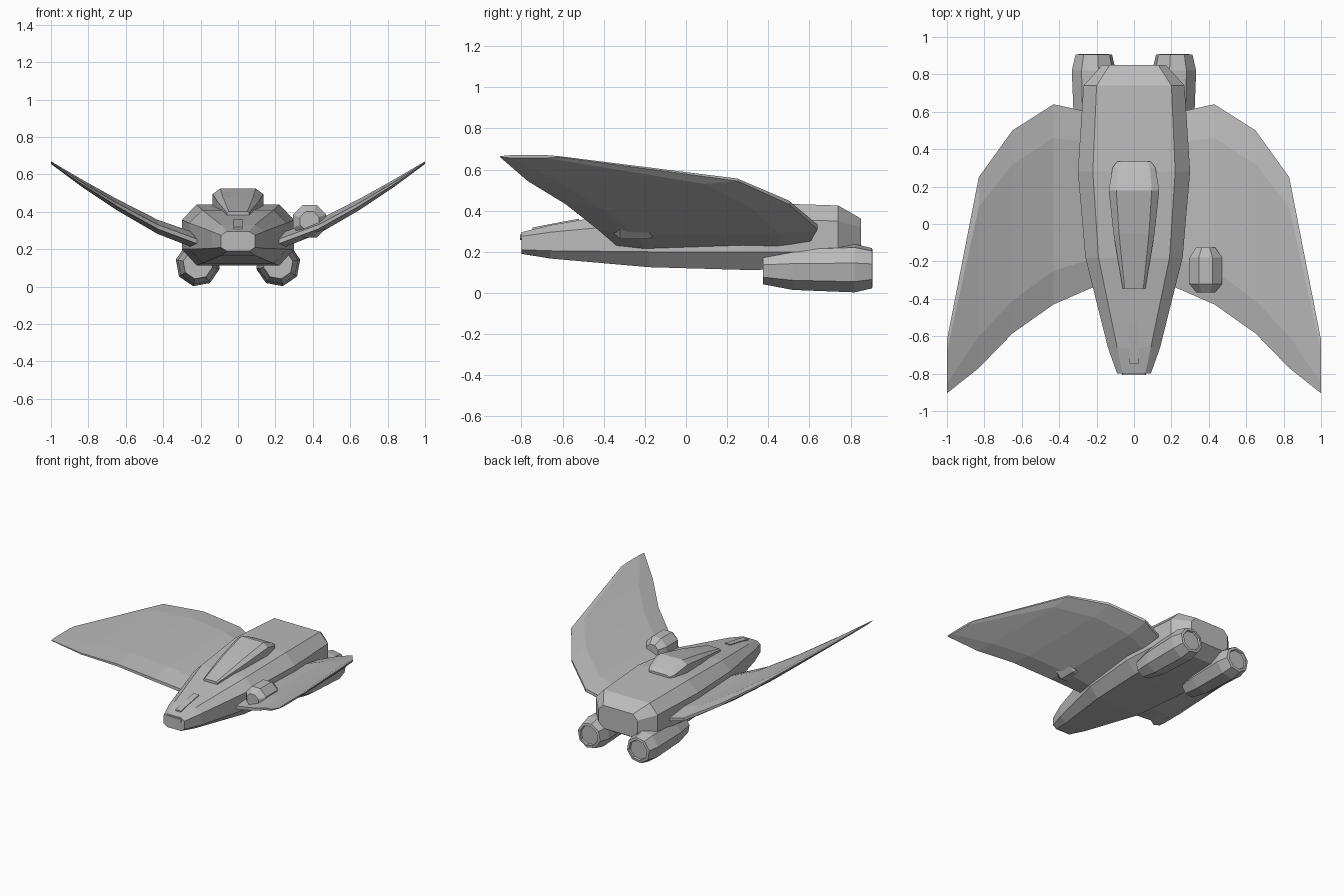
import bpy, bmesh, math

if "Cube" in bpy.data.objects:
    bpy.data.objects.remove(bpy.data.objects["Cube"])

hull_grey = bpy.data.materials.new("hull_grey")
hull_grey.diffuse_color = (0.5, 0.5, 0.5, 1)
hull_grey.use_nodes = True
hull_grey.node_tree.nodes["Principled BSDF"].inputs["Base Color"].default_value = hull_grey.diffuse_color


def loft(name, rings, mirror=False):
    """Skin a list of equal-length closed rings and cap both ends."""
    bm = bmesh.new()
    loops = [[bm.verts.new(p) for p in ring] for ring in rings]
    n = len(loops[0])
    for a, b in zip(loops, loops[1:]):
        for i in range(n):
            j = (i + 1) % n
            bm.faces.new((a[i], a[j], b[j], b[i]))
    bm.faces.new(loops[0])
    bm.faces.new(loops[-1])
    bmesh.ops.recalc_face_normals(bm, faces=bm.faces[:])
    me = bpy.data.meshes.new(name)
    bm.to_mesh(me)
    bm.free()
    me.materials.append(hull_grey)
    ob = bpy.data.objects.new(name, me)
    bpy.context.collection.objects.link(ob)
    if mirror:
        ob.modifiers.new("mirror", "MIRROR").use_mirror_merge = False
    return ob


def hull_ring(y, ow, iw, zt, zst, zsb, zb):
    """Chamfered eight-sided hull section."""
    half = [(iw, zt), (ow, zst), (ow, zsb), (iw, zb)]
    return [(x, y, z) for x, z in half] + [(-x, y, z) for x, z in half[::-1]]


def oct_ring(x, y, z, r, tilt):
    return [(x + r * math.cos(tilt + k * math.pi / 4), y,
             z + r * math.sin(tilt + k * math.pi / 4)) for k in range(8)]


# Fuselage: y, outer and inner half width, top, upper side, lower side, bottom
loft("fuselage", [hull_ring(*s) for s in [
    (-0.80, 0.09, 0.06, 0.295, 0.275, 0.21, 0.19),
    (-0.66, 0.14, 0.09, 0.33, 0.295, 0.205, 0.167),
    (-0.18, 0.26, 0.19, 0.41, 0.34, 0.20, 0.125),
    (0.28, 0.30, 0.22, 0.44, 0.357, 0.20, 0.112),
    (0.74, 0.27, 0.20, 0.425, 0.35, 0.20, 0.115),
    (0.85, 0.17, 0.13, 0.362, 0.32, 0.225, 0.18)]])

# Canopy: y, base half width, top half width, top, shoulder
loft("canopy", [
    [(w, y, zs - 0.07), (w, y, zs), (t, y, zt), (-t, y, zt), (-w, y, zs), (-w, y, zs - 0.07)]
    for y, w, t, zt, zs in [(-0.345, 0.06, 0.05, 0.402, 0.395),
                            (-0.05, 0.11, 0.08, 0.478, 0.455),
                            (0.18, 0.135, 0.095, 0.525, 0.495),
                            (0.30, 0.115, 0.085, 0.475, 0.46),
                            (0.335, 0.09, 0.07, 0.455, 0.445)]])

# Raised strip and slot on the nose
loft("nose_strip", [[(-0.024, y, z), (0.024, y, z), (0.024, y, z - 0.04), (-0.024, y, z - 0.04)]
                    for y, z in [(-0.747, 0.318), (-0.52, 0.361)]])
loft("nose_slot", [[(x, y, z) for x, z in [(-0.065, 0.265), (-0.058, 0.257), (0.058, 0.257),
                                           (0.065, 0.265), (0.065, 0.277), (0.058, 0.285),
                                           (-0.058, 0.285), (-0.065, 0.277)]]
                   for y in (-0.806, -0.78)])


# Wings: x, leading y, front ridge y, rear ridge y, trailing y, mid z, half thickness
def wing_ring(x, y0, y1, y2, y3, z, h):
    e = h * 0.3
    return [(x, y0, z - e), (x, y1, z - h), (x, y2, z - h), (x, y3, z - e),
            (x, y3, z + e), (x, y2, z + h), (x, y1, z + h), (x, y0, z + e)]


loft("wing", [wing_ring(*s) for s in [
    (0.20, -0.33, -0.18, 0.43, 0.59, 0.235, 0.042),
    (0.43, -0.43, -0.25, 0.46, 0.64, 0.32, 0.038),
    (0.65, -0.585, -0.41, 0.32, 0.50, 0.44, 0.03),
    (0.83, -0.77, -0.60, 0.09, 0.25, 0.55, 0.02),
    (1.00, -0.905, -0.85, -0.68, -0.62, 0.663, 0.007)]], mirror=True)

# Engines with a shallow recessed nozzle
loft("engine", [oct_ring(0.215, y, 0.12, r, math.radians(12)) for y, r in [
    (0.375, 0.08), (0.52, 0.108), (0.82, 0.12), (0.905, 0.1),
    (0.908, 0.08), (0.895, 0.075)]], mirror=True)

# Single sensor pod through the right wing
loft("wing_pod", [oct_ring(0.383, y, 0.35, r, math.pi / 8) for y, r in [
    (-0.365, 0.055), (-0.32, 0.095), (-0.18, 0.095), (-0.125, 0.055)]])
